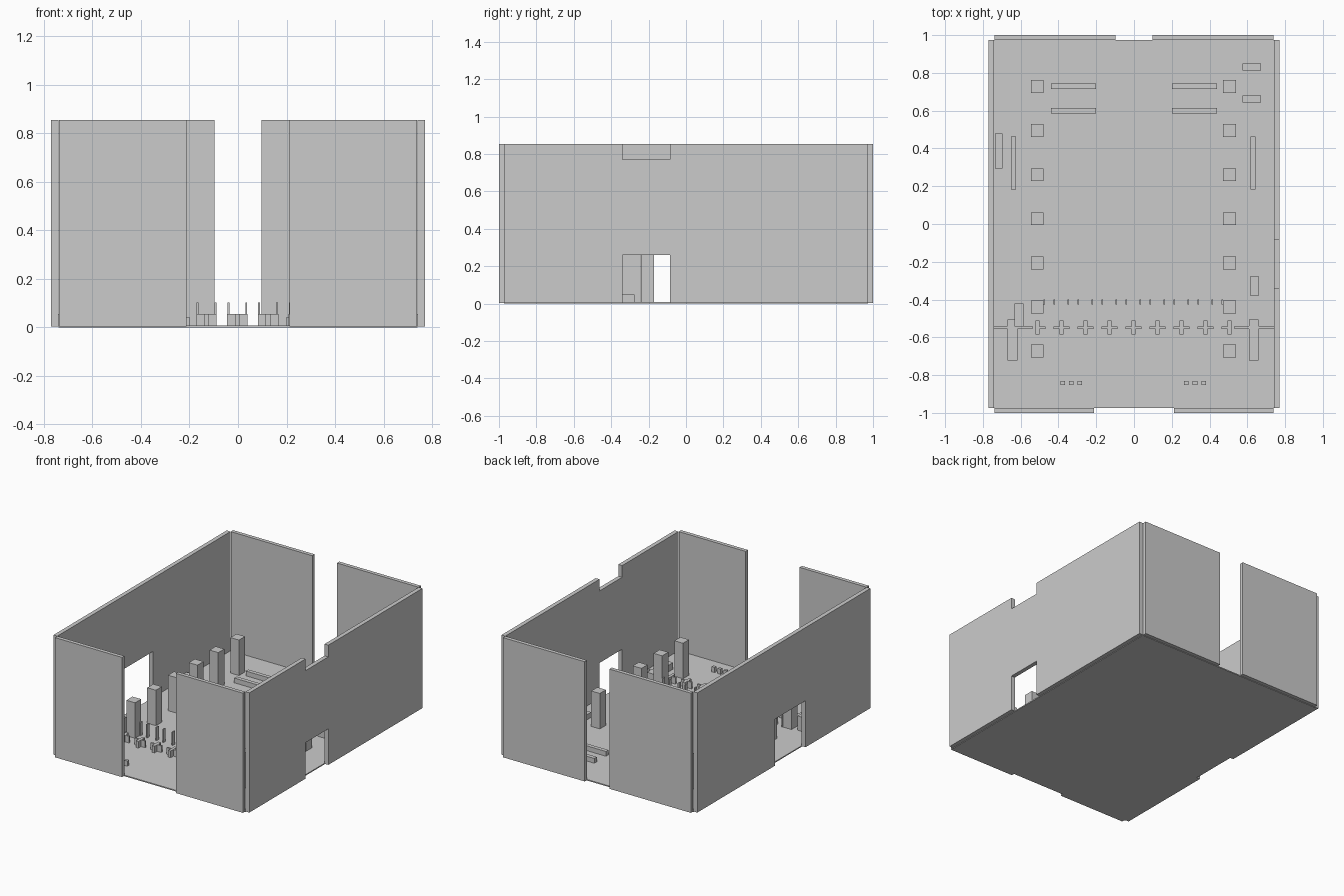
import bpy
import bmesh
from mathutils import Matrix

if "Cube" in bpy.data.objects:
    bpy.data.objects.remove(bpy.data.objects["Cube"])

BASE = 0.004    # underside of the walls
TOP = 0.855     # top of the walls
FLOOR = 0.008   # floor surface


def boxes(name, spans):
    """One object from boxes given as (x0, x1, y0, y1, z0, z1)."""
    bm = bmesh.new()
    for x0, x1, y0, y1, z0, z1 in spans:
        mat = (Matrix.Translation(((x0 + x1) / 2, (y0 + y1) / 2, (z0 + z1) / 2))
               @ Matrix.Diagonal((x1 - x0, y1 - y0, z1 - z0, 1)))
        bmesh.ops.create_cube(bm, size=1, matrix=mat)
    mesh = bpy.data.meshes.new(name)
    bm.to_mesh(mesh)
    bm.free()
    obj = bpy.data.objects.new(name, mesh)
    bpy.context.collection.objects.link(obj)
    return obj


def side_wall(name, x0, x1, outline):
    """Extrude a (y, z) outline across the wall thickness."""
    bm = bmesh.new()
    face = bm.faces.new([bm.verts.new((x0, y, z)) for y, z in outline])
    ext = bmesh.ops.extrude_face_region(bm, geom=[face])
    verts = [v for v in ext["geom"] if isinstance(v, bmesh.types.BMVert)]
    bmesh.ops.translate(bm, verts=verts, vec=(x1 - x0, 0, 0))
    bmesh.ops.recalc_face_normals(bm, faces=bm.faces)
    mesh = bpy.data.meshes.new(name)
    bm.to_mesh(mesh)
    bm.free()
    bpy.context.collection.objects.link(bpy.data.objects.new(name, mesh))


def furniture(name, x0, x1, y0, y1, height):
    boxes(name, [(x0, x1, y0, y1, FLOOR, height)])


# Floor slab
boxes("floor", [(-0.74, 0.74, -0.973, 0.973, 0, FLOOR)])

# Front and back walls, each split by a full-height entrance
for side, s in (("left", -1), ("right", 1)):
    for end, gap, y0, y1 in (("front", 0.212, -1, -0.973), ("back", 0.097, 0.973, 1)):
        xa, xb = sorted((s * gap, s * 0.738))
        boxes(f"{end}_wall_{side}", [(xa, xb, y0, y1, BASE, TOP)])

# Side walls: doorway in both, plus a notch in the top of the right one
side_wall("left_wall", -0.77, -0.74, [
    (-0.973, BASE), (-0.243, BASE), (-0.243, 0.335), (0.1, 0.335), (0.1, BASE),
    (0.973, BASE), (0.973, TOP), (-0.973, TOP)])
side_wall("right_wall", 0.74, 0.77, [
    (-0.973, BASE), (-0.34, BASE), (-0.34, 0.26), (-0.085, 0.26), (-0.085, BASE),
    (0.973, BASE), (0.973, TOP), (-0.085, TOP), (-0.085, 0.772), (-0.34, 0.772),
    (-0.34, TOP), (-0.973, TOP)])

# Two rows of square columns
for side, x in (("left", -0.512), ("right", 0.505)):
    for i in range(7):
        y = -0.673 + i * 0.2335
        furniture(f"column_{side}_{i + 1}", x - 0.034, x + 0.034,
                  y - 0.034, y + 0.034, 0.26)

# Row of gates: crossed barriers with thin panels behind them
for i in range(9):
    x = -0.511 + i * 0.127
    left = 0.01 if i == 0 else 0.042
    right = 0.01 if i == 8 else 0.042
    boxes(f"gate_{i + 1}", [
        (x - 0.01, x + 0.01, -0.585, -0.512, FLOOR, 0.055),
        (x - left, x - 0.01, -0.555, -0.543, FLOOR, 0.055),
        (x + 0.01, x + right, -0.555, -0.543, FLOOR, 0.055)])
    for tag, dx, skip in (("a", -0.037, i == 0), ("b", 0.037, i == 8)):
        if not skip:
            furniture(f"gate_panel_{i + 1}{tag}", x + dx - 0.004, x + dx + 0.004,
                      -0.425, -0.4, 0.103)

# Long counters near the back, mirrored left and right
for s in (-1, 1):
    xa, xb = sorted((s * 0.2, s * 0.44))
    for y in (0.6, 0.73):
        furniture("counter", xa, xb, y - 0.014, y + 0.014, 0.042)

# Benches and cabinets along the side walls
furniture("cabinet_back", 0.575, 0.672, 0.812, 0.85, 0.045)
furniture("cabinet_front", 0.575, 0.672, 0.643, 0.68, 0.045)
furniture("bench_right", 0.618, 0.644, 0.182, 0.462, 0.045)
furniture("bench_left", -0.652, -0.626, 0.182, 0.462, 0.045)
furniture("wall_shelf", -0.737, -0.695, 0.293, 0.478, 0.045)
furniture("short_bench", 0.618, 0.66, -0.38, -0.275, 0.05)

# Desks and partitions at both ends of the gates
furniture("desk_left", -0.669, -0.616, -0.722, -0.505, 0.055)
furniture("desk_right", 0.608, 0.66, -0.722, -0.505, 0.055)
furniture("booth_left", -0.632, -0.584, -0.543, -0.42, 0.11)
furniture("partition_left", -0.74, -0.538, -0.556, -0.541, 0.055)
furniture("partition_right", 0.533, 0.74, -0.556, -0.541, 0.055)

# Small kiosks by the front entrance
for x0 in (-0.378, 0.277):
    for i in range(3):
        x = x0 + i * 0.046
        furniture("kiosk", x - 0.012, x + 0.012, -0.852, -0.832, 0.045)
